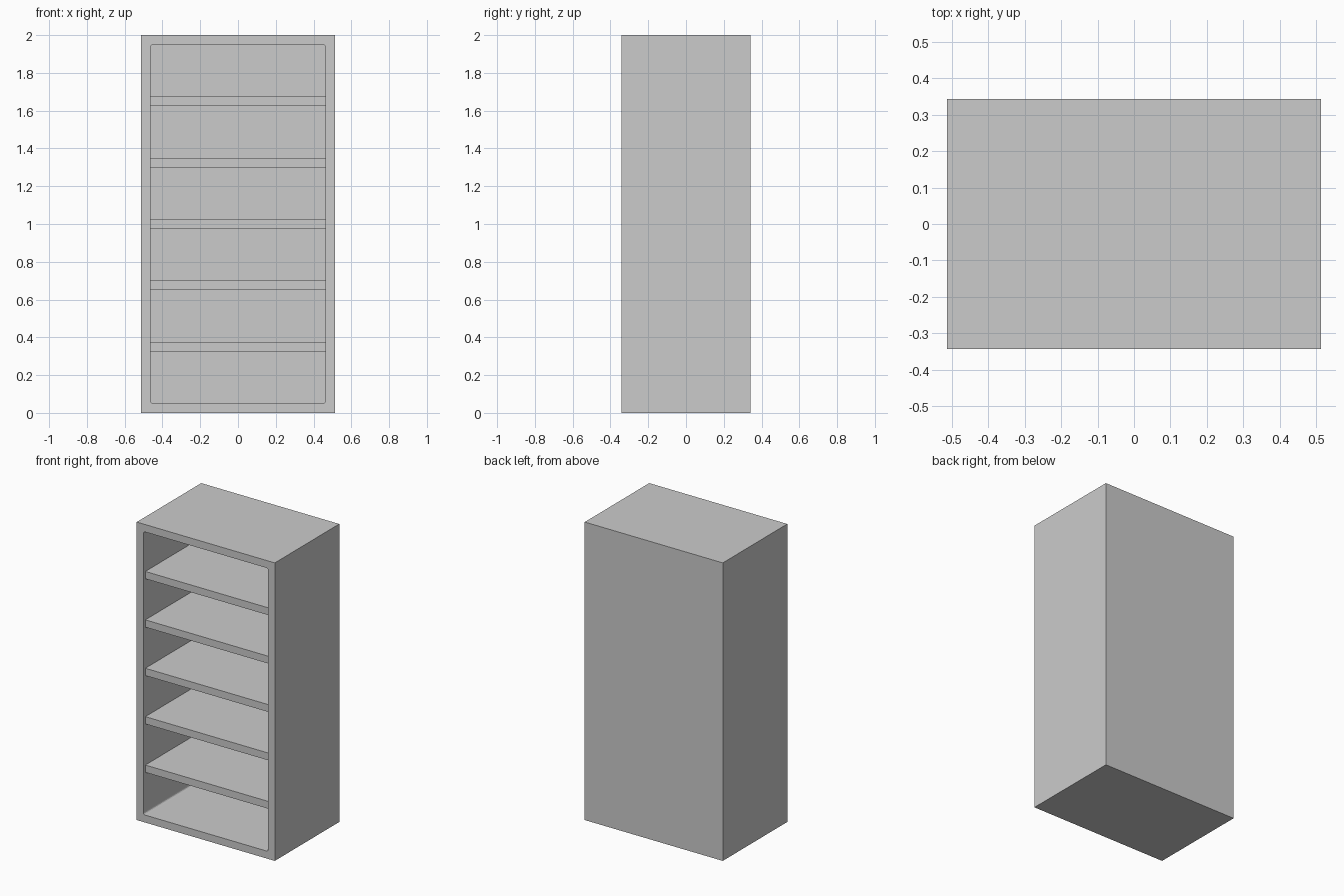
import bpy, bmesh

if "Cube" in bpy.data.objects:
    bpy.data.objects.remove(bpy.data.objects["Cube"])

W, D, H = 1.025, 0.684, 2.0      # outer size
T = 0.05                         # board thickness
INNER_W = W - 2 * T
SHELVES, SHELF_T, RECESS = 5, 0.049, 0.02


def box(name, size, center, round_radius=0):
    """Box; optionally round its four edges that run along y."""
    bm = bmesh.new()
    bmesh.ops.create_cube(bm, size=1)
    for v in bm.verts:
        v.co = [v.co[i] * size[i] + center[i] for i in range(3)]
    if round_radius:
        edges = [e for e in bm.edges
                 if abs(e.verts[0].co.y - e.verts[1].co.y) > 0.01]
        bmesh.ops.bevel(bm, geom=edges, offset=round_radius, segments=3,
                        profile=0.5, affect='EDGES')
    mesh = bpy.data.meshes.new(name)
    bm.to_mesh(mesh)
    bm.free()
    ob = bpy.data.objects.new(name, mesh)
    bpy.context.collection.objects.link(ob)
    return ob


# Carcass: solid block hollowed from the front, leaving a closed back
carcass = box("cabinet_carcass", (W, D, H), (0, 0, H / 2))
cutter = box("opening_cutter", (INNER_W, D, H - 2 * T), (0, -T, H / 2), 0.012)
mod = carcass.modifiers.new("opening", 'BOOLEAN')
mod.operation = 'DIFFERENCE'
mod.solver = 'EXACT'
mod.object = cutter
bpy.context.view_layer.objects.active = carcass
bpy.ops.object.modifier_apply(modifier=mod.name)
bpy.data.objects.remove(cutter)

# Evenly spaced shelves, set back slightly from the front edge
gap = (H - 2 * T - SHELVES * SHELF_T) / (SHELVES + 1)
front, back = -D / 2 + RECESS, D / 2 - T
for i in range(SHELVES):
    z = T + gap + i * (gap + SHELF_T) + SHELF_T / 2
    box(f"shelf_{i + 1}", (INNER_W, back - front, SHELF_T),
        (0, (front + back) / 2, z))
